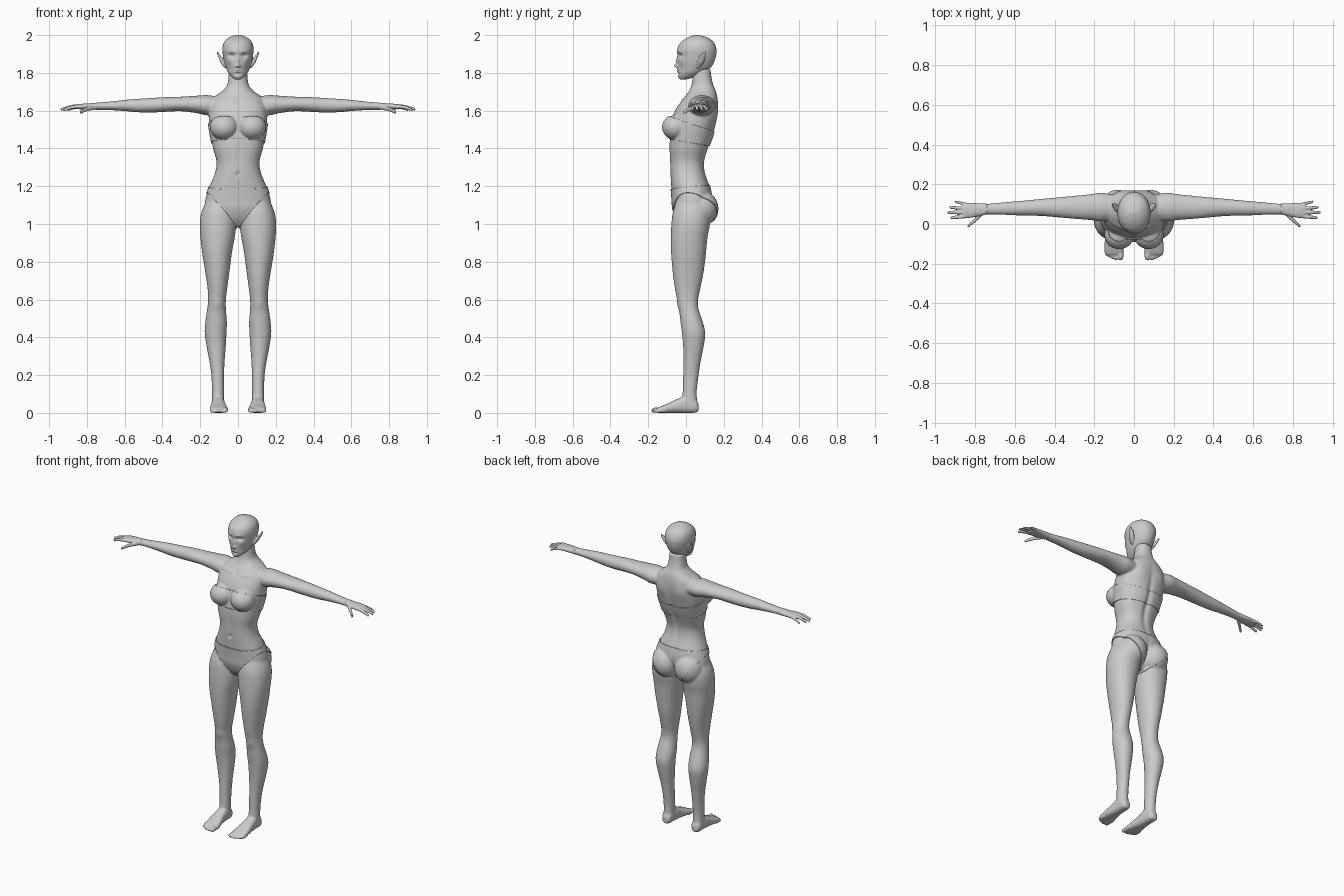
import bpy, bmesh
from math import cos, sin, pi, exp, copysign
from mathutils import Vector, Matrix


def catmull(a, b, c, d, t):
    return 0.5 * (2*b + (c - a)*t + (2*a - 5*b + 4*c - d)*t*t + (3*b - a - 3*c + d)*t**3)


def loft(bm, axis, rings, p=2.2, sides=(1,), n=40, steps=5):
    """Rings are (position on axis, lo1, hi1, lo2, hi2); sides=(1, -1) mirrors in x."""
    dense = []
    for i in range(len(rings) - 1):
        q = [rings[max(i-1, 0)], rings[i], rings[i+1], rings[min(i+2, len(rings)-1)]]
        for s in range(steps):
            dense.append([catmull(*v, s/steps) for v in zip(*q)])
    dense.append(rings[-1])
    for side in sides:
        loops = []
        for t, a0, a1, b0, b1 in dense:
            loop = []
            for k in range(n):
                c, s = cos(2*pi*k/n), sin(2*pi*k/n)
                u = (a0+a1)/2 + (a1-a0)/2 * copysign(abs(c)**(2/p), c)
                v = (b0+b1)/2 + (b1-b0)/2 * copysign(abs(s)**(2/p), s)
                co = {'x': (t, u, v), 'y': (u, t, v), 'z': (u, v, t)}[axis]
                loop.append(bm.verts.new((co[0]*side, co[1], co[2])))
            loops.append(loop)
        for l0, l1 in zip(loops, loops[1:]):
            for k in range(n):
                bm.faces.new((l0[k], l0[(k+1) % n], l1[(k+1) % n], l1[k]))
        bm.faces.new(loops[0][::-1])
        bm.faces.new(loops[-1])


def ball(bm, centre, radii):
    for side in (1, -1):
        loc = Vector((centre[0]*side, centre[1], centre[2]))
        bmesh.ops.create_uvsphere(bm, u_segments=32, v_segments=20, radius=1,
                                  matrix=Matrix.LocRotScale(loc, None, Vector(radii)))


def add_object(bm, name):
    me = bpy.data.meshes.new(name)
    bmesh.ops.recalc_face_normals(bm, faces=bm.faces)
    bm.to_mesh(me)
    bm.free()
    me.shade_smooth()
    ob = bpy.data.objects.new(name, me)
    bpy.context.collection.objects.link(ob)
    return ob


def fuse(bm, name, voxel, iterations):
    """Blend overlapping lofts into one smooth skin and bake the result."""
    ob = add_object(bm, name)
    m = ob.modifiers.new("skin", 'REMESH')
    m.mode, m.voxel_size, m.use_smooth_shade = 'VOXEL', voxel, True
    m = ob.modifiers.new("soften", 'SMOOTH')
    m.factor, m.iterations = 0.5, iterations
    dg = bpy.context.evaluated_depsgraph_get()
    me = bpy.data.meshes.new_from_object(ob.evaluated_get(dg), depsgraph=dg)
    ob.modifiers.clear()
    ob.data = me
    me.shade_smooth()
    return ob


def sculpt(ob, side, marks):
    """Push front (-1) or back (1) surface in y by soft marks (x, z, sx, sz, amount)."""
    for v in ob.data.vertices:
        if side * (v.co.y - 0.03) > 0:
            v.co.y += sum(a * exp(-((abs(v.co.x)-x)/sx)**2 - ((v.co.z-z)/sz)**2)
                          for x, z, sx, sz, a in marks)


BOTH = (1, -1)

# Body: torso and neck
bm = bmesh.new()
torso = [(.99, .05, -.02, .07), (1.03, .13, -.05, .10), (1.08, .172, -.068, .125),
         (1.13, .172, -.072, .135), (1.20, .15, -.078, .125), (1.27, .122, -.083, .102),
         (1.33, .114, -.085, .098), (1.40, .132, -.088, .118), (1.46, .143, -.085, .14),
         (1.52, .153, -.078, .156), (1.58, .155, -.066, .167), (1.63, .15, -.04, .17),
         (1.67, .128, -.01, .167), (1.70, .088, .014, .16), (1.73, .06, .028, .147),
         (1.77, .051, .034, .136), (1.82, .048, .036, .13)]
loft(bm, 'z', [(z, -w, w, f, b) for z, w, f, b in torso], 2.3)
ball(bm, (.074, -.055, 1.513), (.07, .067, .063))
ball(bm, (.083, .075, 1.08), (.088, .092, .095))

# Arms
loft(bm, 'x', [(.08, .03, .14, 1.58, 1.67), (.16, .013, .157, 1.575, 1.682),
               (.22, .02, .15, 1.587, 1.679), (.30, .026, .142, 1.597, 1.674),
               (.38, .033, .134, 1.594, 1.672), (.46, .04, .127, 1.59, 1.667),
               (.54, .042, .119, 1.592, 1.662), (.60, .044, .114, 1.598, 1.657),
               (.68, .047, .107, 1.603, 1.648), (.74, .048, .102, 1.604, 1.643),
               (.79, .044, .104, 1.607, 1.639)], 2, BOTH)

# Legs
loft(bm, 'z', [(1.12, .03, .17, -.05, .11), (1.06, .012, .194, -.07, .13),
               (1.0, .009, .202, -.077, .127), (.93, .017, .199, -.08, .114),
               (.85, .032, .19, -.079, .106), (.75, .045, .174, -.071, .094),
               (.66, .057, .161, -.059, .076), (.60, .064, .158, -.046, .064),
               (.55, .064, .163, -.037, .066), (.48, .059, .173, -.029, .089),
               (.42, .061, .176, -.021, .102), (.35, .065, .166, -.015, .093),
               (.27, .071, .151, -.013, .077), (.20, .074, .141, -.015, .067),
               (.12, .074, .138, -.017, .057), (.06, .075, .137, -.022, .059),
               (.02, .08, .132, -.01, .06)], 2.1, BOTH)

# Feet and toes
loft(bm, 'y', [(.067, .09, .122, .008, .045), (.05, .076, .136, .001, .07),
               (0, .071, .139, 0, .09), (-.05, .066, .143, 0, .072),
               (-.10, .056, .149, 0, .048), (-.135, .053, .15, 0, .034),
               (-.155, .058, .145, .002, .025)], 2.5, BOTH)
for x, r, tip in [(.067, .014, -.183), (.09, .01, -.183), (.108, .0095, -.177),
                  (.125, .009, -.17), (.14, .0085, -.16)]:
    loft(bm, 'y', [(-.11, x-r, x+r, 0, 2*r), (tip+.015, x-r, x+r, 0, 2*r),
                   (tip+.004, x-r*.8, x+r*.8, .001, 1.6*r),
                   (tip, x-r*.3, x+r*.3, .004, r)], 2, BOTH, 16)
body = fuse(bm, "body", .0055, 6)

# Navel, belly, collar bones, spine and shoulder blades
sculpt(body, -1, [(0, 1.265, .009, .012, .008), (0, 1.36, .014, .07, .004),
                  (.075, 1.655, .05, .009, -.005), (0, 1.655, .012, .012, .006),
                  (.11, .575, .03, .03, -.005)])
sculpt(body, 1, [(0, 1.42, .018, .17, -.011), (.075, 1.59, .04, .05, .007),
                 (0, 1.07, .012, .06, -.012)])


# Underwear: slices of the body skin with a little thickness
def garment(name, planes):
    bm = bmesh.new()
    bm.from_mesh(body.data)
    for co, no in planes:
        bmesh.ops.bisect_plane(bm, geom=bm.verts[:] + bm.edges[:] + bm.faces[:],
                               plane_co=co, plane_no=no, clear_outer=True)
    ob = add_object(bm, name)
    m = ob.modifiers.new("cloth", 'SOLIDIFY')
    m.thickness, m.offset = .005, 1


garment("chest_band", [((0, -.1, 1.572), (0, .33, 1)), ((0, -.1, 1.452), (0, -.17, -1))])
front, hip, back = Vector((.03, -.06, 1.02)), Vector((.17, .04, 1.17)), Vector((.075, .15, 1.03))
cut = (hip - front).cross(back - front).normalized()
cut = cut if cut.z < 0 else -cut
flip = Vector((-1, 1, 1))
garment("briefs", [((0, -.08, 1.185), (0, -.1, 1)), (front, cut), (front * flip, cut * flip)])

# Hands: palm, four fingers and thumb
bm = bmesh.new()
loft(bm, 'x', [(.74, .048, .102, 1.604, 1.643), (.78, .04, .104, 1.606, 1.639),
               (.82, .032, .106, 1.607, 1.637), (.85, .031, .105, 1.608, 1.634),
               (.865, .04, .098, 1.611, 1.63)], 2.3, BOTH)
for x0, y0, z0, x1, y1, z1, r in [(.83, .041, 1.621, .925, .031, 1.603, .0095),
                                  (.83, .059, 1.623, .94, .058, 1.606, .0095),
                                  (.83, .077, 1.622, .93, .084, 1.605, .009),
                                  (.82, .093, 1.619, .903, .113, 1.602, .008),
                                  (.76, .056, 1.616, .838, -.013, 1.589, .0115)]:
    rings = []
    for t, k in [(0, 1), (.35, 1.05), (.6, .95), (.9, .8), (.97, .6), (1, .25)]:
        y, z = y0 + (y1-y0)*t, z0 + (z1-z0)*t + .006*sin(pi*t)
        rings.append((x0 + (x1-x0)*t, y-r*k, y+r*k, z-r*k, z+r*k))
    loft(bm, 'x', rings, 2, BOTH, 16)
fuse(bm, "hands", .003, 3)

# Head with pointed ears
bm = bmesh.new()
skull = [(1.765, .014, -.03, .0), (1.772, .026, -.037, .03), (1.785, .04, -.04, .065),
         (1.805, .054, -.042, .10), (1.83, .064, -.044, .133), (1.86, .073, -.045, .15),
         (1.89, .079, -.045, .159), (1.92, .083, -.047, .162), (1.95, .079, -.037, .154),
         (1.973, .066, -.014, .137), (1.99, .043, .016, .107), (1.998, .022, .04, .08),
         (2.001, .008, .053, .066)]
loft(bm, 'z', [(z, -w, w, f, b) for z, w, f, b in skull], 2.1)
loft(bm, 'z', [(1.825, .06, .072, .055, .072), (1.85, .066, .09, .055, .092),
               (1.87, .076, .099, .06, .102), (1.89, .09, .107, .073, .106),
               (1.905, .102, .112, .088, .106), (1.917, .111, .114, .1, .104)], 2, BOTH, 20)
head = fuse(bm, "head", .0038, 4)
sculpt(head, -1, [(.033, 1.892, .017, .011, .013), (.033, 1.914, .022, .008, -.003),
                  (0, 1.838, .010, .010, -.016), (0, 1.862, .008, .022, -.009),
                  (.011, 1.834, .006, .006, -.006), (0, 1.816, .018, .004, -.006),
                  (0, 1.806, .015, .004, -.006), (0, 1.811, .018, .002, .003),
                  (0, 1.795, .02, .005, .004), (0, 1.778, .014, .009, -.003),
                  (.048, 1.865, .014, .014, -.004), (.042, 1.82, .014, .018, .004)])

# Eyes
bm = bmesh.new()
ball(bm, (.032, -.011, 1.891), (.014, .013, .009))
add_object(bm, "eyes")
